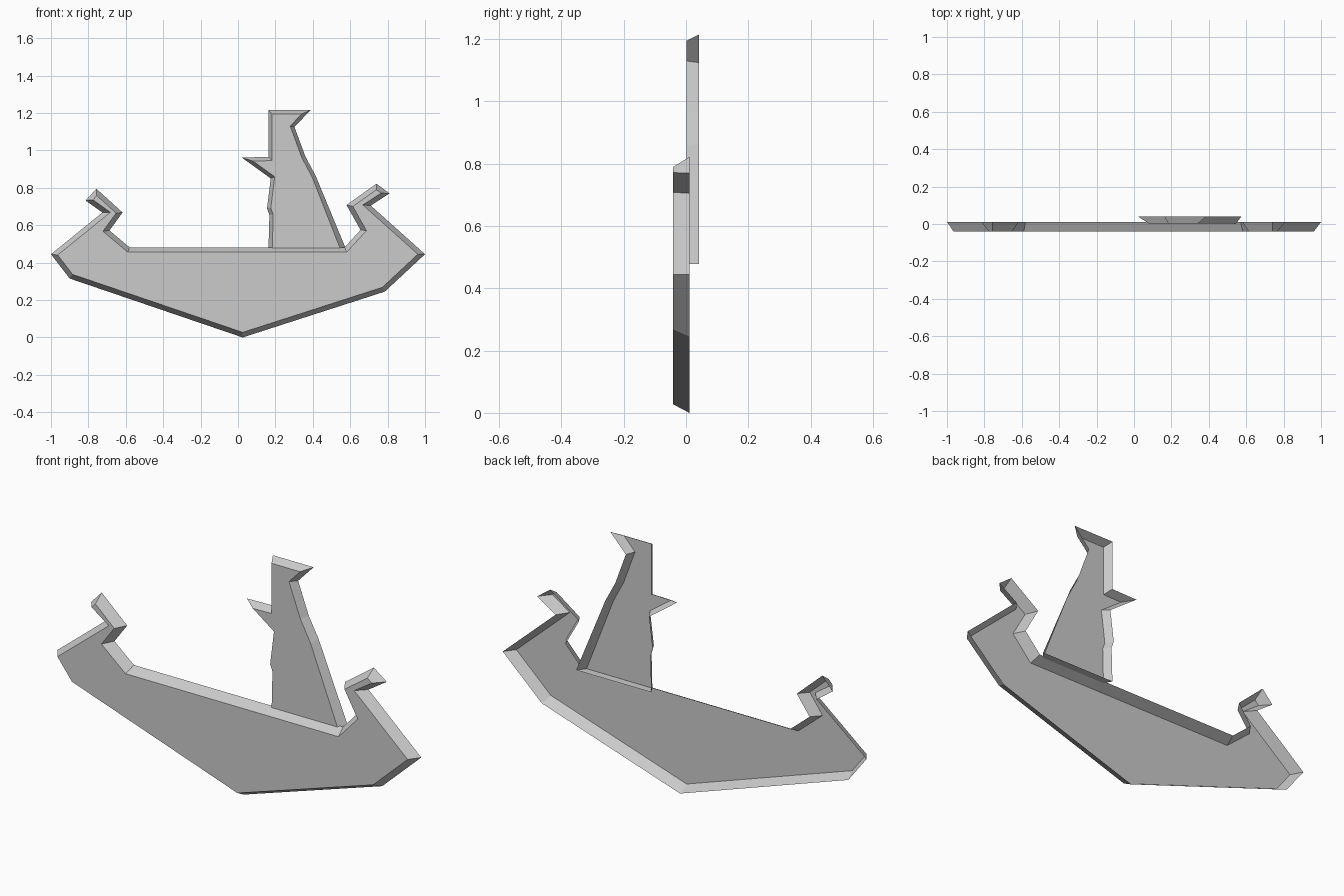
import bpy
import bmesh
from mathutils import Vector

if "Cube" in bpy.data.objects:
    bpy.data.objects.remove(bpy.data.objects["Cube"])

grey = bpy.data.materials.new("plain_grey")
grey.diffuse_color = (0.6, 0.6, 0.6, 1)
grey.use_nodes = True
grey.node_tree.nodes["Principled BSDF"].inputs["Base Color"].default_value = grey.diffuse_color


def inset_outline(outline, width):
    """Mitred inward offset of a counter-clockwise outline."""
    pts = [Vector(p) for p in outline]
    result = []
    for i, p in enumerate(pts):
        a = (p - pts[i - 1]).normalized()
        b = (pts[(i + 1) % len(pts)] - p).normalized()
        na, nb = Vector((-a.y, a.x)), Vector((-b.y, b.x))
        result.append(p + (na + nb) * width / (1 + na.dot(nb)))
    return result


def relief(name, outline, y_front, y_back, width, flat_base=None):
    """Open-backed shell: wide rim at the back, sloped sides, smaller front face."""
    inner = inset_outline(outline, width)
    if flat_base is not None:
        for o, p in zip(outline, inner):
            if o[1] == flat_base:
                p.y = flat_base
    bm = bmesh.new()
    back = [bm.verts.new((x, y_back, z)) for x, z in outline]
    front = [bm.verts.new((p.x, y_front, p.y)) for p in inner]
    bm.faces.new(front)
    n = len(back)
    for i in range(n):
        j = (i + 1) % n
        bm.faces.new((back[i], back[j], front[j], front[i]))
    mesh = bpy.data.meshes.new(name)
    bm.to_mesh(mesh)
    bm.free()
    mesh.materials.append(grey)
    obj = bpy.data.objects.new(name, mesh)
    bpy.context.collection.objects.link(obj)
    return obj


# Hull with a curled prow and stern
hull = [(0.025, 0.0), (0.785, 0.245), (1.0, 0.445), (0.71, 0.705),
        (0.81, 0.77), (0.74, 0.822), (0.58, 0.708), (0.655, 0.575),
        (0.57, 0.482), (-0.58, 0.482), (-0.687, 0.572), (-0.617, 0.668),
        (-0.757, 0.795), (-0.815, 0.732), (-0.725, 0.668), (-1.0, 0.445),
        (-0.9, 0.315)]
relief("hull", hull, -0.041, 0.011, 0.026)

# Sail with a hooked top and a small pennant on its left edge
sail = [(0.163, 0.478), (0.575, 0.478), (0.415, 0.865), (0.36, 0.968),
        (0.302, 1.125), (0.387, 1.215), (0.163, 1.215), (0.163, 0.965),
        (0.02, 0.962), (0.175, 0.85), (0.155, 0.69), (0.168, 0.655)]
relief("sail", sail, 0.002, 0.041, 0.02, flat_base=0.478)
